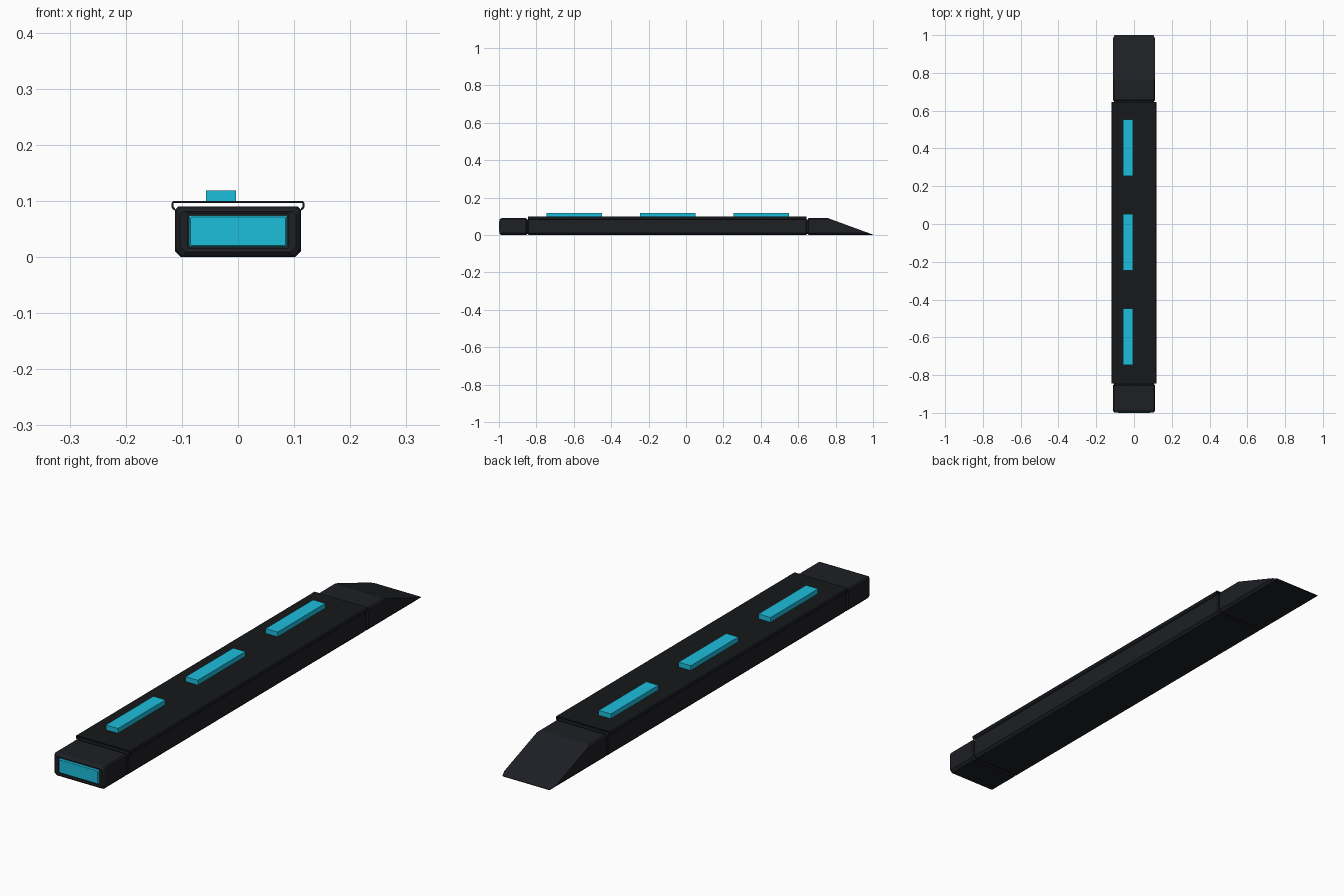
import bpy, bmesh
from mathutils import Vector

if "Cube" in bpy.data.objects:
    bpy.data.objects.remove(bpy.data.objects["Cube"])


def material(name, col):
    m = bpy.data.materials.new(name)
    m.diffuse_color = (*col, 1)
    m.use_nodes = True
    m.node_tree.nodes["Principled BSDF"].inputs["Base Color"].default_value = m.diffuse_color
    return m


BLACK = material("black_shell", (0.013, 0.014, 0.018))
DARK = material("dark_cover", (0.008, 0.009, 0.011))
CYAN = material("cyan_light", (0.012, 0.52, 0.72))


def finish(name, bm, mat):
    bmesh.ops.recalc_face_normals(bm, faces=bm.faces)
    me = bpy.data.meshes.new(name)
    bm.to_mesh(me)
    bm.free()
    me.materials.append(mat)
    ob = bpy.data.objects.new(name, me)
    bpy.context.collection.objects.link(ob)
    return ob


def loft(rings):
    """Bridge (y, xz-outline) rings into a capped solid."""
    bm = bmesh.new()
    vs = [[bm.verts.new((x, y, z)) for x, z in pts] for y, pts in rings]
    n = len(vs[0])
    for a, b in zip(vs, vs[1:]):
        for i in range(n):
            j = (i + 1) % n
            bm.faces.new((a[i], a[j], b[j], b[i]))
    bm.faces.new(vs[0])
    bm.faces.new(vs[-1])
    return bm


def section(inset=0.0, w=0.112, z0=0.0, z1=0.09, low=0.010, high=0.005):
    """Rectangle with chamfered bottom and top corners."""
    w, z0, z1 = w - inset, z0 + inset, z1 - inset
    right = [(w - low, z0), (w, z0 + low), (w, z1 - high), (w - high, z1)]
    return right + [(-x, z) for x, z in reversed(right)]


def box(name, x, y, z, mat):
    bm = loft([(yy, [(x[0], z[0]), (x[1], z[0]), (x[1], z[1]), (x[0], z[1])]) for yy in y])
    return finish(name, bm, mat)


# main body
finish("main_body", loft([(-0.845, section(0.003)), (-0.841, section()),
                          (0.641, section()), (0.645, section(0.003))]), BLACK)

# thin top cover with curled-in side lips, open at both ends
outer = [(0.112, 0.083), (0.116, 0.085), (0.1185, 0.089), (0.1185, 0.096), (0.1165, 0.0995), (0.114, 0.1)]
inner = [(0.112, 0.087), (0.1135, 0.088), (0.115, 0.090), (0.115, 0.0945), (0.1145, 0.096), (0.1135, 0.0965)]
cover = (outer + [(-x, z) for x, z in reversed(outer)]
         + [(-x, z) for x, z in inner] + list(reversed(inner)))
finish("top_cover", loft([(-0.845, cover), (0.645, cover)]), DARK)

# front end cap with chamfered rim and a recess for the light
hole = dict(w=0.090, z0=0.015, z1=0.077, low=0.003, high=0.003)
finish("front_cap", loft([(-0.982, section(0, **hole)), (-0.996, section(0, **hole)),
                          (-0.998, section(0.009)), (-0.993, section(0.003)), (-0.985, section()),
                          (-0.856, section()), (-0.851, section(0.004))]), BLACK)
panel = dict(w=0.0875, z0=0.018, z1=0.0745, low=0.002, high=0.002)
finish("front_light", loft([(-0.983, section(0, **panel)), (-0.996, section(0, **panel)),
                            (-1.0, section(0.003, **panel))]), CYAN)

# wedge blade: same section, sliced by the sloped plane
bm = loft([(0.651, section(0.004)), (0.656, section()), (1.0, section())])
bmesh.ops.bisect_plane(bm, geom=bm.verts[:] + bm.edges[:] + bm.faces[:],
                       plane_co=Vector((0, 0.76, 0.09)), plane_no=Vector((0, 0.088, 0.24)),
                       clear_outer=True)
bmesh.ops.holes_fill(bm, edges=[e for e in bm.edges if e.is_boundary])
finish("rear_wedge", bm, BLACK)

# inner cores joining the sections across the grooves
for name, y in (("front_joint", (-0.853, -0.843)), ("rear_joint", (0.643, 0.653))):
    finish(name, loft([(yy, section(0.006)) for yy in y]), BLACK)

# raised light bars
for i, y in enumerate((-0.597, -0.097, 0.403)):
    box(f"light_bar_{i + 1}", (-0.057, -0.004), (y - 0.149, y + 0.149), (0.098, 0.119), CYAN)
